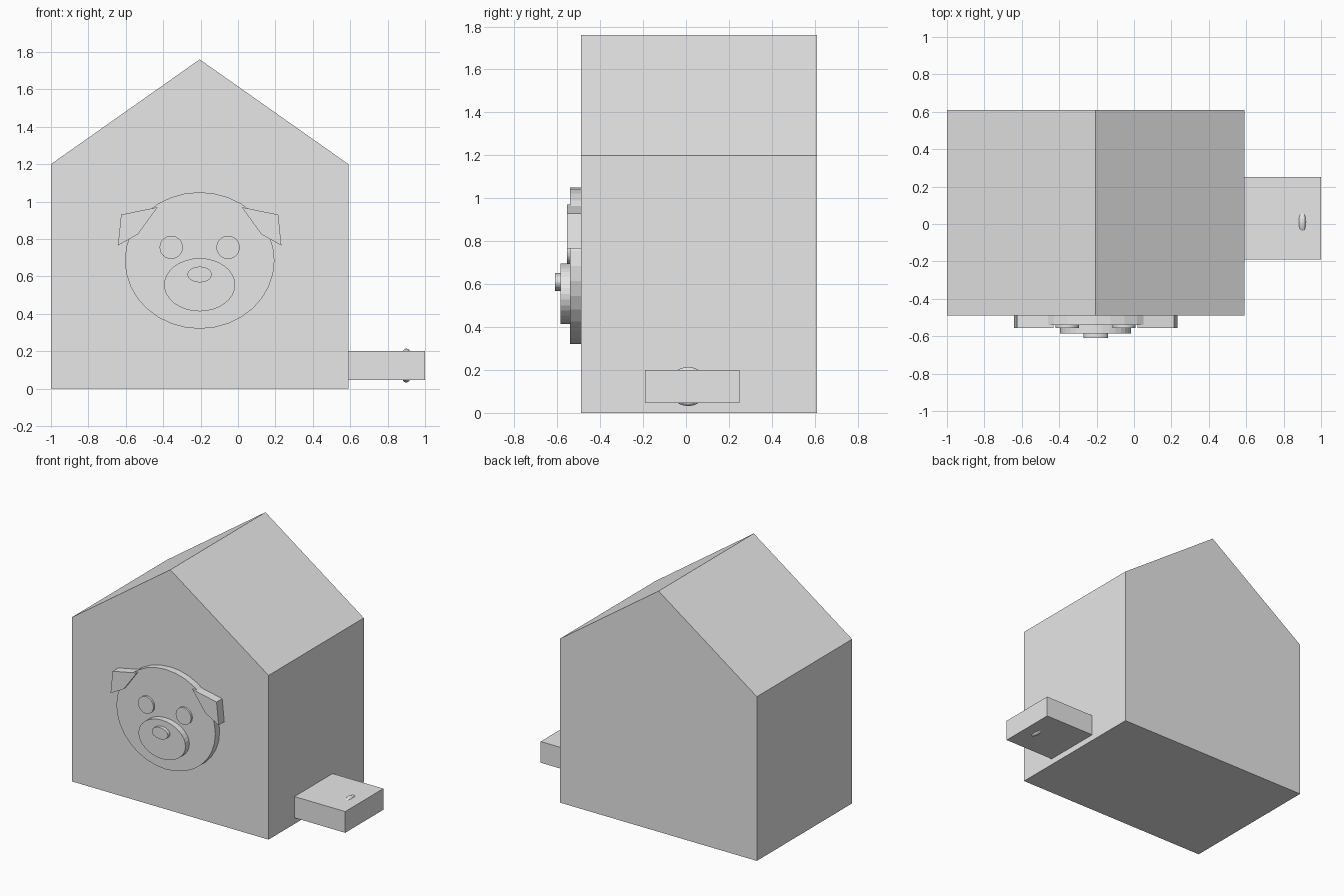
import bpy
import bmesh
from math import cos, sin, pi

cube = bpy.data.objects.get("Cube")
if cube:
    bpy.data.objects.remove(cube, do_unlink=True)

# Single plain grey colour
grey = bpy.data.materials.new("plain grey")
grey.use_nodes = True
grey.diffuse_color = (0.8, 0.8, 0.8, 1)
grey.node_tree.nodes["Principled BSDF"].inputs["Base Color"].default_value = (0.8, 0.8, 0.8, 1)

MID_X = -0.205
WALL_Y = -0.49


def extrude(name, outline, y_front, y_back):
    """Solid made by pushing an x-z outline from y_front to y_back."""
    bm = bmesh.new()
    face = bm.faces.new([bm.verts.new((x, y_front, z)) for x, z in outline])
    moved = bmesh.ops.extrude_face_region(bm, geom=[face])["geom"]
    verts = [v for v in moved if isinstance(v, bmesh.types.BMVert)]
    bmesh.ops.translate(bm, verts=verts, vec=(0, y_back - y_front, 0))
    bmesh.ops.recalc_face_normals(bm, faces=bm.faces)
    mesh = bpy.data.meshes.new(name)
    bm.to_mesh(mesh)
    bm.free()
    mesh.materials.append(grey)
    obj = bpy.data.objects.new(name, mesh)
    bpy.context.collection.objects.link(obj)
    return obj


def oval(x, z, rx, rz, sides=32):
    return [(x + rx * sin(2 * pi * i / sides), z + rz * cos(2 * pi * i / sides))
            for i in range(sides)]


# House body with gable roof
half = 0.795
extrude("house", [(MID_X - half, 0), (MID_X + half, 0), (MID_X + half, 1.2),
                  (MID_X, 1.76), (MID_X - half, 1.2)], WALL_Y, 0.61)

# Face layers on the front wall
extrude("head", oval(MID_X, 0.685, 0.4, 0.365), -0.54, WALL_Y)
extrude("muzzle", oval(MID_X, 0.555, 0.19, 0.142), -0.585, WALL_Y)
extrude("nose", oval(MID_X, 0.61, 0.065, 0.042), -0.61, WALL_Y)

# Mirrored eyes and floppy ears
ear = [(0.225, 0.97), (0.42, 0.93), (0.437, 0.765), (0.33, 0.825)]
for side, label in ((1, "left"), (-1, "right")):
    extrude(label + "_eye", oval(MID_X + side * 0.152, 0.755, 0.062, 0.062), -0.555, WALL_Y)
    extrude(label + "_ear", [(MID_X + side * x, z) for x, z in ear], -0.555, WALL_Y)

# Drawer block on the side
extrude("drawer", [(0.58, 0.045), (1, 0.045), (1, 0.2), (0.58, 0.2)], -0.19, 0.25)

# Ring sunk into the drawer
bpy.ops.mesh.primitive_torus_add(major_segments=32, minor_segments=12,
                                 major_radius=0.071, minor_radius=0.02,
                                 location=(0.9, 0.01, 0.123), rotation=(0, pi / 2, 0))
ring = bpy.context.object
ring.name = "drawer_ring"
ring.data.materials.append(grey)
